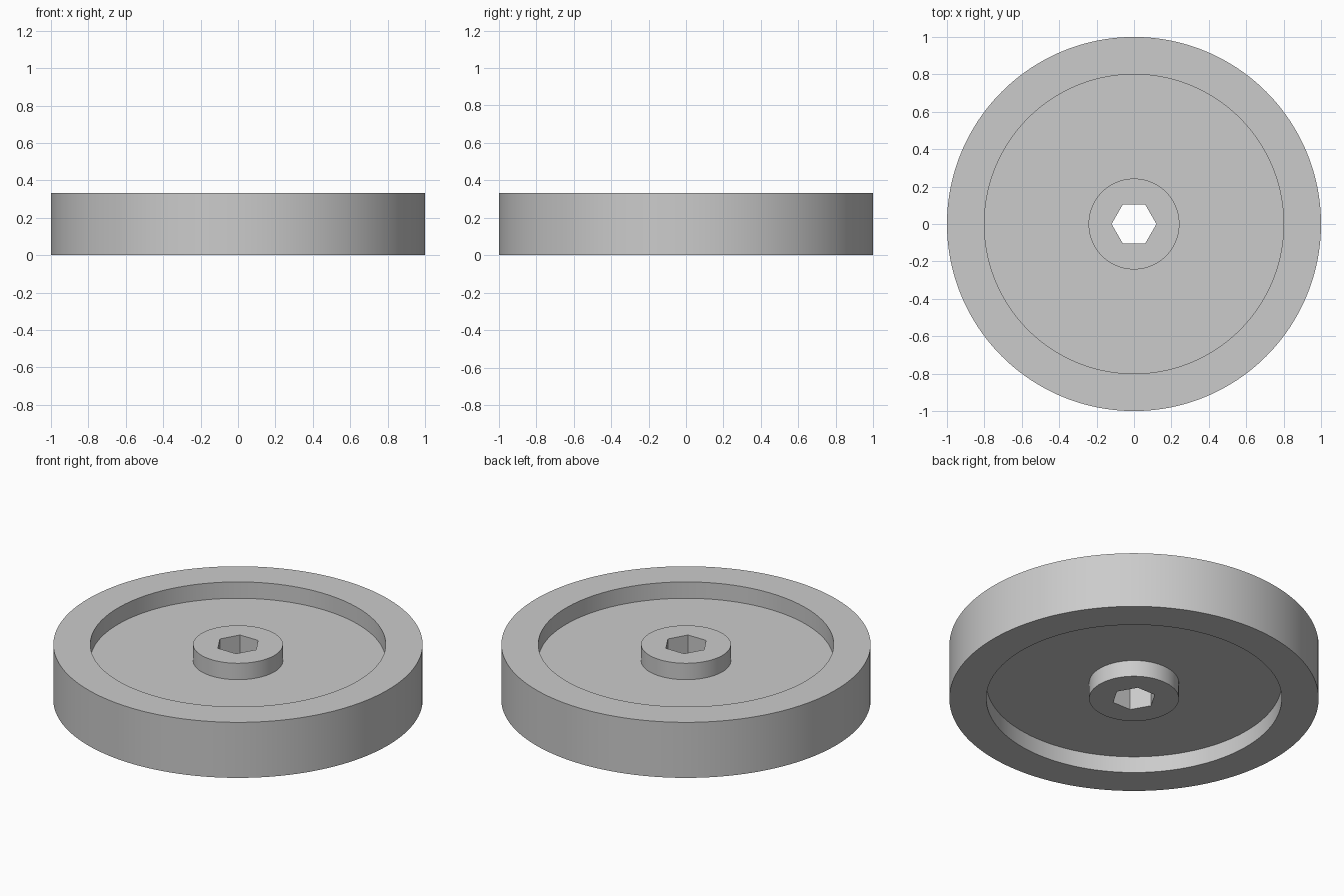
import bpy, bmesh
from math import sin, cos, pi, radians

if "Cube" in bpy.data.objects:
    bpy.data.objects.remove(bpy.data.objects["Cube"])

SEG = 192                      # divisible by 6 so the hex corners are exact
H, DEPTH = 0.332, 0.098        # wheel width, recess depth on each face
R_RIM, R_RECESS, R_HUB, R_HEX = 1.0, 0.8, 0.243, 0.12


def hex_radius(a):
    """Distance to a hexagon outline (corners on the x axis) at angle a."""
    return R_HEX * cos(pi / 6) / cos(a % (pi / 3) - pi / 6)


# Closed cross-section, (radius, z); None marks the hexagonal bore
profile = [
    (None, 0), (R_HUB, 0), (R_HUB, DEPTH), (R_RECESS, DEPTH),
    (R_RECESS, 0), (R_RIM, 0), (R_RIM, H), (R_RECESS, H),
    (R_RECESS, H - DEPTH), (R_HUB, H - DEPTH), (R_HUB, H), (None, H),
]

# Sweep the section around z
bm = bmesh.new()
rings = []
for i in range(SEG):
    a = 2 * pi * i / SEG
    ring = []
    for r, z in profile:
        r = hex_radius(a) if r is None else r
        ring.append(bm.verts.new((r * cos(a), r * sin(a), z)))
    rings.append(ring)
n = len(profile)
for i in range(SEG):
    p, q = rings[i], rings[(i + 1) % SEG]
    for j in range(n):
        k = (j + 1) % n
        bm.faces.new((p[j], q[j], q[k], p[k]))
bmesh.ops.recalc_face_normals(bm, faces=bm.faces)

# Wheel: rim, web and hub as one solid
mesh = bpy.data.meshes.new("wheel")
bm.to_mesh(mesh)
bm.free()
wheel = bpy.data.objects.new("wheel", mesh)
bpy.context.collection.objects.link(wheel)
bpy.context.view_layer.objects.active = wheel
wheel.select_set(True)
bpy.ops.object.shade_smooth_by_angle(angle=radians(30))
